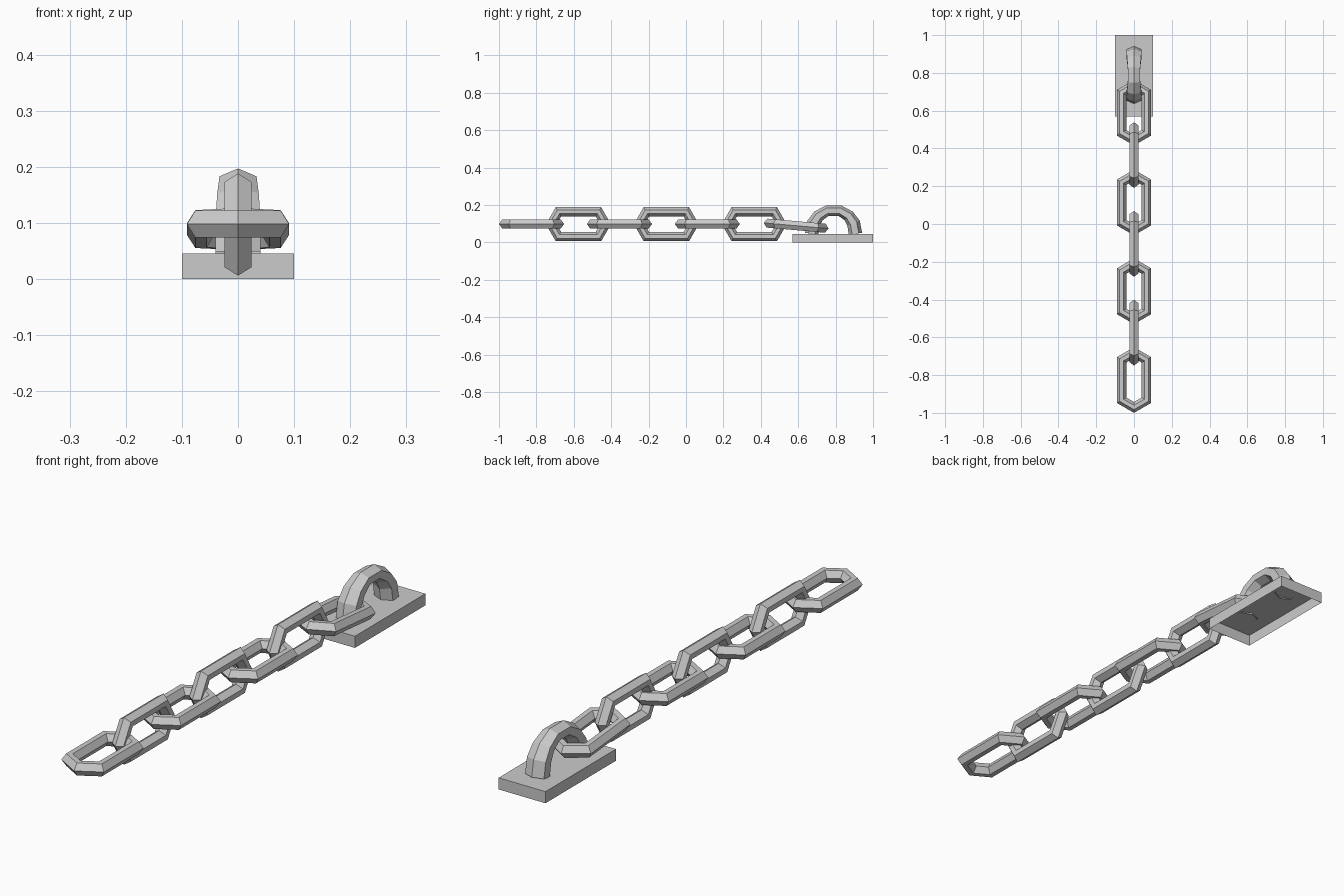
import bpy, bmesh
from mathutils import Vector, Matrix
from math import radians

if "Cube" in bpy.data.objects:
    bpy.data.objects.remove(bpy.data.objects["Cube"])


def finish(bm, name, matrix=None):
    me = bpy.data.meshes.new(name)
    bm.to_mesh(me)
    bm.free()
    ob = bpy.data.objects.new(name, me)
    bpy.context.collection.objects.link(ob)
    if matrix:
        ob.matrix_world = matrix
    return ob


def sweep(bm, path, sizes, shoulder, closed):
    """Sweep a six-sided section along (a, y) points with mitred corners.
    sizes: (radial, side) half sizes at each point; section side axis is z."""
    n, rings = len(path), []
    pts = [Vector(p) for p in path]
    for i, p in enumerate(pts):
        prev = pts[i - 1] if closed or i > 0 else None
        nxt = pts[(i + 1) % n] if closed or i < n - 1 else None
        d1 = (p - prev).normalized() if prev is not None else (nxt - p).normalized()
        d2 = (nxt - p).normalized() if nxt is not None else d1
        t = (d1 + d2).normalized()
        out = Vector((t.y, -t.x)) / t.dot(d1)
        r, w = sizes[i]
        sec = [(r, 0), (r * shoulder, w), (-r * shoulder, w),
               (-r, 0), (-r * shoulder, -w), (r * shoulder, -w)]
        rings.append([bm.verts.new((p.x + out.x * a, p.y + out.y * a, b)) for a, b in sec])
    for i in range(n if closed else n - 1):
        a, b = rings[i], rings[(i + 1) % n]
        for k in range(6):
            m = (k + 1) % 6
            bm.faces.new((a[k], b[k], b[m], a[m]))
    bmesh.ops.recalc_face_normals(bm, faces=bm.faces)


def link(name, y, z, roll=0, tilt=0):
    bm = bmesh.new()
    path = [(0, -.145), (.066, -.107), (.066, .107), (0, .145), (-.066, .107), (-.066, -.107)]
    sweep(bm, path, [(.025, .024)] * 6, .4, True)
    finish(bm, name, Matrix.Translation((0, y, z))
           @ Matrix.Rotation(radians(tilt), 4, 'X') @ Matrix.Rotation(radians(roll), 4, 'Y'))


# alternating flat and upright chain links
for i in range(3):
    link(f"flat_link_{i + 1}", -.826 + .47 * i, .098)
    link(f"upright_link_{i + 1}", -.575 + .47 * i, .097, roll=90)

# last link droops through the anchor loop
link("end_link", .589, .089, tilt=-5)

# anchor loop, thicker toward its feet
half = [(.117, .045), (.107, .102), (.081, .141), (.034, .169)]
size = [(.036, .040), (.035, .040), (.031, .037), (.028, .033)]
bm = bmesh.new()
sweep(bm, half + [(-a, b) for a, b in reversed(half)], size + size[::-1], .5, False)
# local x -> world y, local y -> world z, local z -> world x
finish(bm, "anchor_loop", Matrix(((0, 0, 1, 0), (1, 0, 0, .789), (0, 1, 0, 0), (0, 0, 0, 1))))

# mounting plate, open underneath
bm = bmesh.new()
bmesh.ops.create_cube(bm, size=1, matrix=Matrix.Translation((0, .785, .0225))
                      @ Matrix.Diagonal((.2, .43, .045, 1)))
bm.normal_update()
bmesh.ops.delete(bm, geom=[f for f in bm.faces if f.normal.z < -.5], context='FACES_ONLY')
finish(bm, "mounting_plate")
